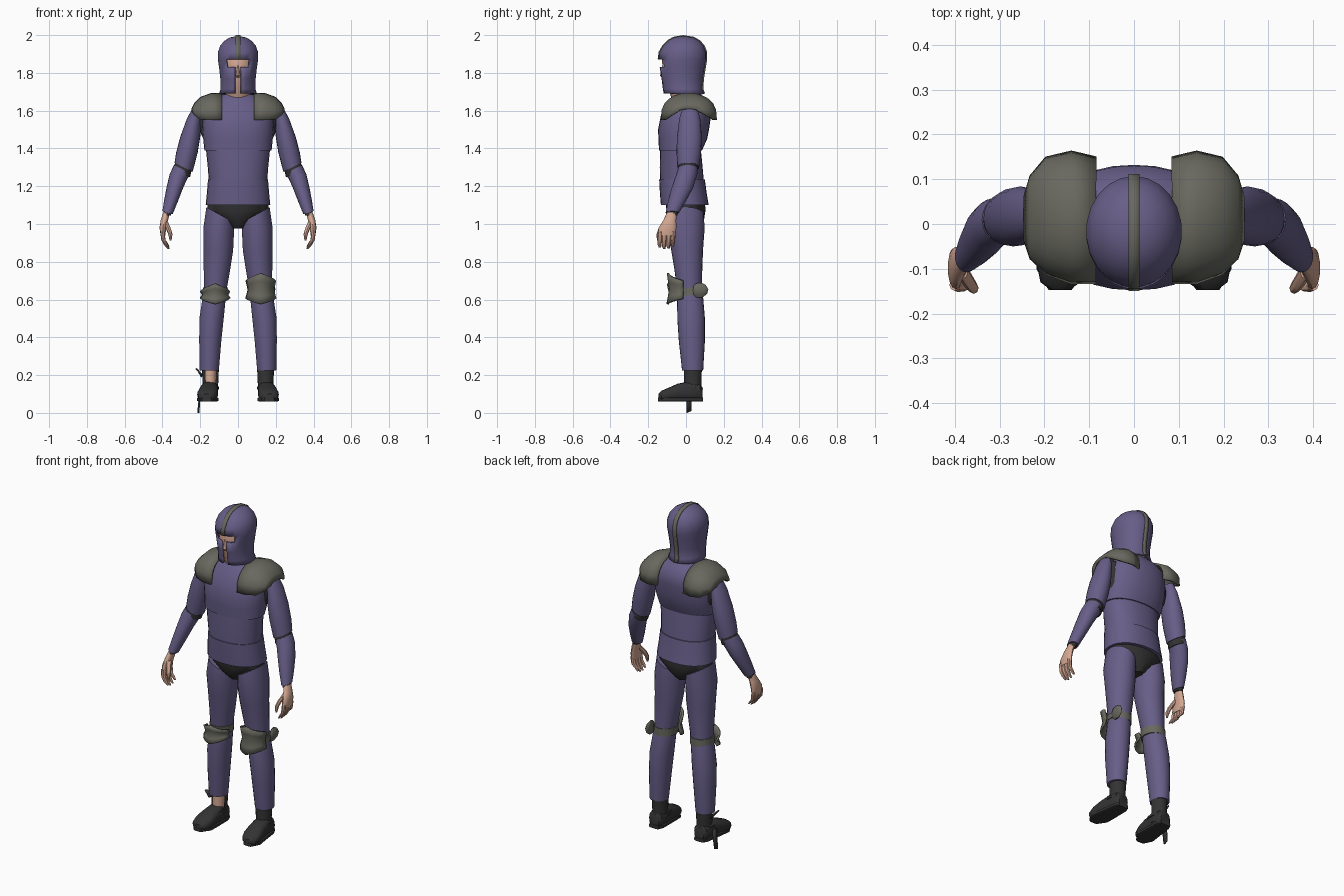
import bpy, bmesh, math

def material(name, col):
    m = bpy.data.materials.new(name)
    m.diffuse_color = (*col, 1)
    return m

PURPLE = material("purple_cloth", (0.135, 0.112, 0.245))
GREY = material("grey_plate", (0.14, 0.14, 0.115))
BLACK = material("dark_leather", (0.033, 0.033, 0.033))
SKIN = material("skin", (0.66, 0.39, 0.29))

def finish(name, bm, mat, thick=0, offset=0):
    bmesh.ops.recalc_face_normals(bm, faces=bm.faces)
    me = bpy.data.meshes.new(name)
    bm.to_mesh(me)
    bm.free()
    me.materials.append(mat)
    ob = bpy.data.objects.new(name, me)
    bpy.context.collection.objects.link(ob)
    if thick:
        so = ob.modifiers.new("thickness", 'SOLIDIFY')
        so.thickness, so.offset = thick, offset
    return ob

def loft(name, rings, mat, s=1, n=20, p=2.0, axis='Z', angles=None, cap=True, cut=None, thick=0):
    """Skin over rings (cx, cy, cz, half width, half depth, optional tilt)."""
    angles = angles or [2 * math.pi * i / n for i in range(n)]
    power = lambda v: math.copysign(abs(v) ** (2 / p), v)
    bm = bmesh.new()
    loops = []
    for r in rings:
        cx, cy, cz, a, b = r[:5]
        tilt = r[5] if len(r) > 5 else 0
        loop = []
        for t in angles:
            u, w = a * power(math.sin(t)), -b * power(math.cos(t))
            co = (cx + u, cy + w, cz + tilt * u) if axis == 'Z' else (cx + u, cy, cz + w)
            loop.append(bm.verts.new((s * co[0], co[1], co[2])))
        loops.append(loop)
    k = len(angles)
    for A, B in zip(loops, loops[1:]):
        for i in range(k):
            bm.faces.new((A[i], A[(i + 1) % k], B[(i + 1) % k], B[i]))
    if cap:
        bm.faces.new(loops[0])
        bm.faces.new(loops[-1])
    if cut:
        gone = [f for f in bm.faces if cut(f.calc_center_median())]
        bmesh.ops.delete(bm, geom=gone, context='FACES')
    return finish(name, bm, mat, thick, -1 if thick else 0)

def patch(name, rows, mat, s=1, thick=0.012):
    bm = bmesh.new()
    g = [[bm.verts.new((s * x, y, z)) for x, y, z in row] for row in rows]
    for A, B in zip(g, g[1:]):
        for i in range(len(A) - 1):
            bm.faces.new((A[i], A[i + 1], B[i + 1], B[i]))
    return finish(name, bm, mat, thick)

def body(profile):
    """(z, half width, front y, back y) to rings."""
    return [(0, (f + b) / 2, z, w, (b - f) / 2) for z, w, f, b in profile]

# Torso: three overlapping cloth plates, dark garment underneath
loft("chest", body([(1.39, .178, -.143, .085), (1.45, .184, -.146, .112), (1.5, .189, -.148, .122),
     (1.57, .186, -.134, .132), (1.62, .172, -.11, .13), (1.66, .13, -.085, .105),
     (1.685, .085, -.065, .08)]), PURPLE, n=28, p=2.2)
loft("belly", body([(1.22, .154, -.137, .095), (1.3, .16, -.139, .088), (1.4, .17, -.137, .078)]), PURPLE, n=28, p=2.2)
loft("waist", body([(1.1, .171, -.133, .12), (1.16, .165, -.138, .11), (1.235, .159, -.142, .1)]), PURPLE, n=28, p=2.2)
loft("undershirt", body([(1.42, .168, -.07, .07), (1.48, .197, -.065, .08), (1.55, .212, -.055, .08),
     (1.61, .195, -.05, .08)]), BLACK, n=24)
loft("pelvis", body([(1.13, .158, -.11, .1), (1.07, .163, -.103, .103), (1.02, .09, -.09, .095),
     (.975, .03, -.05, .06)]), BLACK, n=24)

# Head inside the helmet
loft("head", body([(1.62, .065, -.06, .07), (1.69, .068, -.085, .06), (1.75, .075, -.115, .07),
     (1.82, .085, -.124, .085), (1.88, .088, -.128, .088), (1.94, .06, -.09, .06)]), SKIN, n=24)
loft("nose", body([(1.775, .008, -.128, -.09), (1.785, .015, -.138, -.09), (1.84, .007, -.126, -.09)]), SKIN, n=8)

# Helmet with T-shaped opening
half = [0, 10, 24, 37, 52, 68, 84, 100, 116, 132, 148, 164, 180]
ang = [math.radians(a) for a in half + [-a for a in half[-2:0:-1]]]
helmet = [(1.69, .1, -.12, .096), (1.715, .093, -.124, .087), (1.77, .094, -.131, .09), (1.83, .101, -.141, .1),
          (1.872, .107, -.145, .107), (1.91, .107, -.14, .107), (1.945, .094, -.12, .093),
          (1.97, .072, -.095, .07), (1.987, .045, -.065, .04), (1.994, .012, -.03, .0)]
slot = lambda c: c.y < -.06 and ((1.83 < c.z < 1.87 and abs(c.x) < .066) or (c.z < 1.84 and abs(c.x) < .019))
bottomless = lambda c: slot(c) or c.z < 1.6901
loft("helmet", body(helmet), PURPLE, angles=ang, cut=bottomless, thick=.012)
ridge = [(f - .001, z) for z, w, f, b in helmet[4:9]] + [(-.015, 1.996)]
ridge += [(b + .001, z) for z, w, f, b in reversed(helmet[:9])]
patch("helmet_crest", [[(x, y, z) for x in (-.012, 0, .012)] for y, z in ridge], GREY, thick=.008)

for s, side in ((1, "left"), (-1, "right")):
    # Shoulder plates: arches that narrow outward
    rows = []
    for x, top, f, b, zl in ((.085, 1.686, -.128, .145, 1.55), (.14, 1.688, -.128, .158, 1.55),
                             (.195, 1.668, -.108, .145, 1.553), (.228, 1.635, -.075, .105, 1.575),
                             (.241, 1.608, -.035, .06, 1.598)):
        ts = [math.pi * i / 12 for i in range(13)]
        rows.append([(x, (f + b) / 2 - (b - f) / 2 * math.cos(t),
                      zl + (top - zl) * max(0, math.sin(t)) ** .7) for t in ts])
    patch(side + "_shoulder_plate", rows, GREY, s)

    # Arms
    loft(side + "_upper_arm", [(.222, .02, 1.61, .02, .04), (.232, .02, 1.56, .038, .055),
         (.253, .018, 1.46, .053, .066), (.27, .015, 1.38, .057, .065),
         (.288, .012, 1.3, .048, .058, .5)], PURPLE, s)
    loft(side + "_elbow_band", [(.286, .012, 1.32, .044, .053, .5), (.298, .008, 1.265, .044, .052, .4)], BLACK, s)
    loft(side + "_forearm", [(.295, .01, 1.29, .044, .053, .5), (.316, 0, 1.25, .046, .056, .3),
         (.335, -.02, 1.19, .044, .057), (.355, -.048, 1.12, .037, .047),
         (.373, -.072, 1.06, .027, .036, .3)], PURPLE, s)
    loft(side + "_wrist_band", [(.371, -.071, 1.07, .022, .031), (.377, -.076, 1.046, .022, .03)], BLACK, s)

    # Hands: palm, four fingers, thumb
    loft(side + "_palm", [(.378, -.075, 1.06, .018, .026), (.39, -.086, 1.02, .02, .034),
         (.398, -.098, .98, .018, .047), (.397, -.102, .94, .013, .045)], SKIN, s, n=14)
    for i in range(4):
        y = -.136 + i * .023
        drop = (.008, 0, .002, .014)[i]
        loft(f"{side}_finger_{i + 1}", [(.4, y, .96, .012, .013), (.395, y - .003, .915, .011, .0125),
             (.38, y - .004, .885 + drop, .009, .011), (.367, y - .002, .868 + drop, .004, .006)], SKIN, s, n=8)
    loft(side + "_thumb", [(.384, -.105, 1.01, .014, .018), (.368, -.13, .975, .013, .016),
         (.358, -.143, .945, .011, .013), (.357, -.148, .912, .005, .006)], SKIN, s, n=8)

    # Legs
    loft(side + "_thigh", [(.096, 0, 1.05, .072, .095, .55), (.102, 0, .97, .082, .098, .1),
         (.104, .006, .86, .079, .084), (.112, .013, .75, .07, .073), (.12, .018, .65, .06, .066)], PURPLE, s, n=22)
    loft(side + "_shin", [(.121, .02, .67, .056, .06), (.126, .022, .61, .062, .069), (.14, .027, .5, .065, .073),
         (.147, .031, .38, .059, .069), (.152, .035, .225, .051, .056)], PURPLE, s, n=22)

    # Knee pads: band plus bulging pointed plate, taller on the left
    loft(side + "_knee_band", [(.121, .018, .62, .065, .072), (.119, .017, .665, .065, .072)], GREY, s)
    top = .74 if s > 0 else .685
    rows = []
    for v, flare in ((0, .014), (.25, .006), (.5, 0), (.75, .006), (1, .012)):
        row = []
        for i in range(9):
            u = i / 4 - 1
            a = u * math.radians(78)
            lo, hi = .575 + .03 * abs(u), top - .04 * abs(u)
            r = .071 + flare
            row.append((.121 + .93 * r * math.sin(a), .005 - (r + .018) * math.cos(a), lo + v * (hi - lo)))
        rows.append(row)
    patch(side + "_knee_pad", rows, GREY, s)

    # Boots
    loft(side + "_boot_foot", [(.148, .088, .1, .03, .03), (.149, .075, .108, .042, .046),
         (.151, .02, .115, .046, .053), (.156, -.045, .108, .05, .046), (.161, -.095, .097, .055, .035),
         (.164, -.13, .09, .045, .027), (.165, -.146, .085, .022, .016)], BLACK, s, axis='Y', p=2.6)
    loft(side + "_boot_sole", [(.149, .09, .071, .032, .011), (.15, .06, .071, .046, .011),
         (.156, -.04, .071, .053, .011), (.161, -.1, .071, .057, .011),
         (.165, -.147, .071, .026, .011)], BLACK, s, axis='Y', p=5)
    opening = (lambda c: c.y < 0.015 and c.z > .13 and abs(c.x) < .176) if s < 0 else None
    loft(side + "_boot_shaft", [(.148, .03, .09, .043, .05), (.146, .035, .15, .041, .046),
         (.146, .036, .235, .045, .048)], BLACK, s, n=20, cut=opening)
    loft(side + "_boot_strap", [(.15, .015, .125, .05, .075), (.15, .017, .14, .048, .068)], BLACK, s)

# Bare right ankle, loose boot flap and hanging strap
loft("right_ankle", [(.148, .03, .13, .032, .036), (.148, .034, .24, .034, .038)], SKIN, -1)
patch("right_boot_flap", [[(.19, .0, .2), (.192, .04, .19)], [(.222, .005, .235), (.212, .04, .225)]], BLACK, -1, .008)
patch("right_loose_strap", [[(.198, .0, .12), (.198, .03, .12)], [(.205, .002, .06), (.205, .03, .06)],
      [(.21, .004, 0), (.21, .028, .01)]], BLACK, -1, .01)

# Loose knee flap on the left leg
loft("left_knee_flap", [(.18, .07, .612, .004, .018), (.184, .074, .63, .01, .038), (.186, .076, .655, .012, .042),
     (.184, .074, .678, .009, .03), (.182, .072, .688, .004, .012)], GREY, n=12)
loft("left_knee_strap", [(.181, .03, .63, .008, .04), (.181, .03, .66, .008, .04)], GREY, n=12)

# Smooth shading with crisp edges
for ob in bpy.context.scene.objects:
    ob.select_set(True)
    bpy.context.view_layer.objects.active = ob
bpy.ops.object.shade_smooth_by_angle(angle=math.radians(38))
